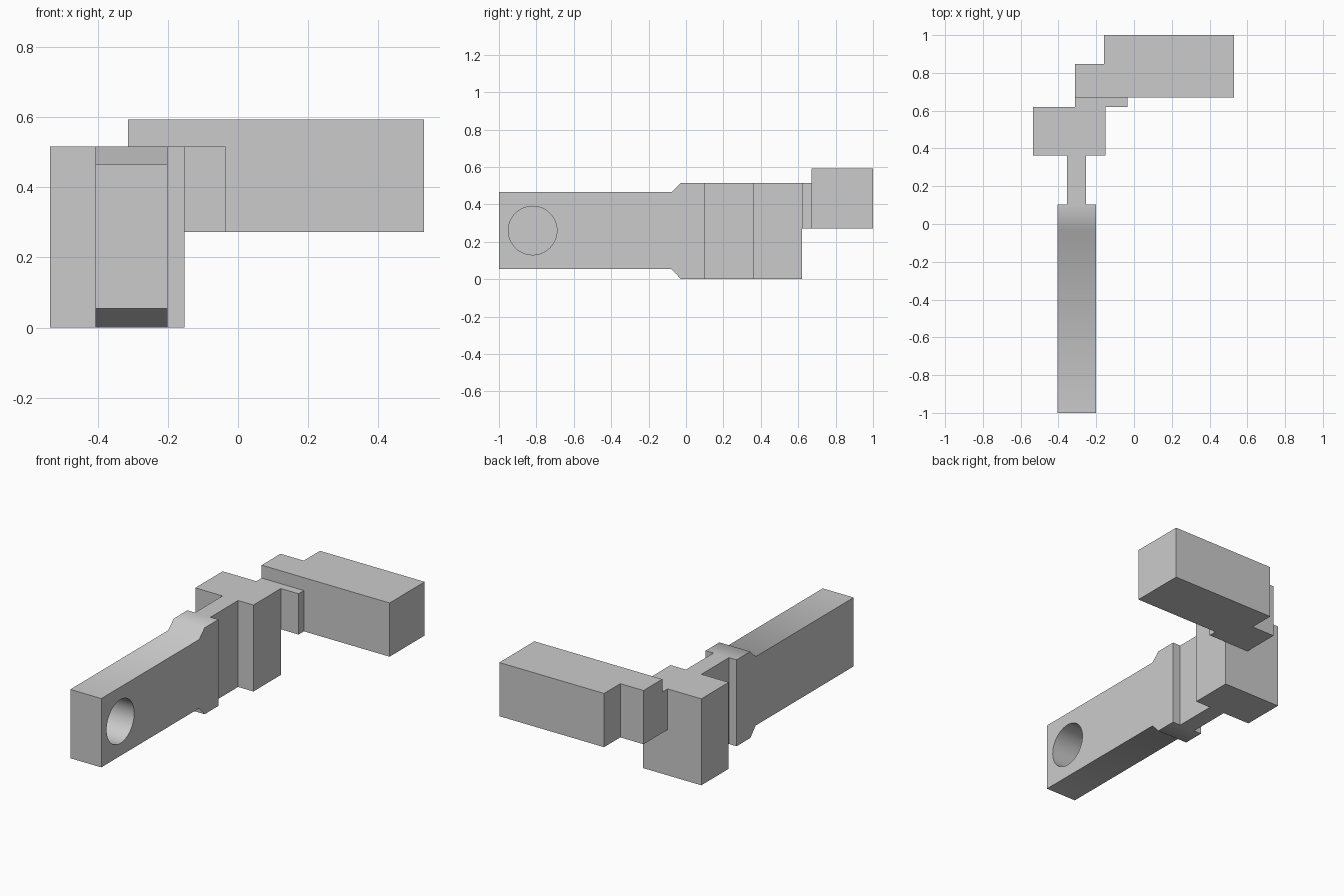
import bpy, bmesh, math
from mathutils import Vector

if "Cube" in bpy.data.objects:
    bpy.data.objects.remove(bpy.data.objects["Cube"])


def prism(name, points, lo, hi, axis):
    """Extrude a 2D outline along x (outline in y,z) or z (outline in x,y)."""
    place = (lambda a, b: (lo, a, b)) if axis == "x" else (lambda a, b: (a, b, lo))
    step = Vector((hi - lo, 0, 0)) if axis == "x" else Vector((0, 0, hi - lo))
    bm = bmesh.new()
    face = bm.faces.new([bm.verts.new(place(a, b)) for a, b in points])
    ext = bmesh.ops.extrude_face_region(bm, geom=[face], use_keep_orig=True)
    verts = [v for v in ext["geom"] if isinstance(v, bmesh.types.BMVert)]
    bmesh.ops.translate(bm, verts=verts, vec=step)
    bmesh.ops.recalc_face_normals(bm, faces=bm.faces)
    mesh = bpy.data.meshes.new(name)
    bm.to_mesh(mesh)
    bm.free()
    obj = bpy.data.objects.new(name, mesh)
    bpy.context.collection.objects.link(obj)
    return obj


# Front arm: side profile that flares into a taller collar
upper = [(-1, 0.465), (-0.078, 0.465), (-0.027, 0.515), (0.102, 0.515)]
lower = [(y, 0.52 - z if z < 0.5 else 0.0) for y, z in reversed(upper)]
arm = prism("front_arm", upper + lower, -0.405, -0.201, "x")

# Blind round hole sunk into the right side of the arm
r = 0.13
circle = [(-0.82 + r * math.cos(math.tau * i / 48), 0.26 + r * math.sin(math.tau * i / 48))
          for i in range(48)]
cutter = prism("hole_cutter", circle, -0.385, -0.1, "x")
cutter.hide_render = True
cutter.hide_set(True)
cut = arm.modifiers.new("hole", "BOOLEAN")
cut.operation = "DIFFERENCE"
cut.solver = "EXACT"
cut.object = cutter
bpy.context.view_layer.objects.active = arm
arm.select_set(True)
bpy.ops.object.modifier_apply(modifier="hole")
bpy.data.objects.remove(cutter)
bpy.ops.object.shade_smooth_by_angle(angle=math.radians(50))

# Narrow neck opening into the upright block
prism("neck_and_block", [
    (-0.355, 0.102), (-0.253, 0.102), (-0.253, 0.362), (-0.152, 0.362),
    (-0.152, 0.62), (-0.535, 0.62), (-0.535, 0.362), (-0.355, 0.362)], 0, 0.515, "z")

# Thin plate joining the block to the side bar
prism("joining_plate", [(-0.313, 0.62), (-0.035, 0.62), (-0.035, 0.67), (-0.313, 0.67)],
      0.272, 0.515, "z")

# Side bar with a stepped inner end
prism("side_bar", [
    (-0.313, 0.67), (0.53, 0.67), (0.53, 1), (-0.16, 1),
    (-0.16, 0.847), (-0.313, 0.847)], 0.272, 0.592, "z")
